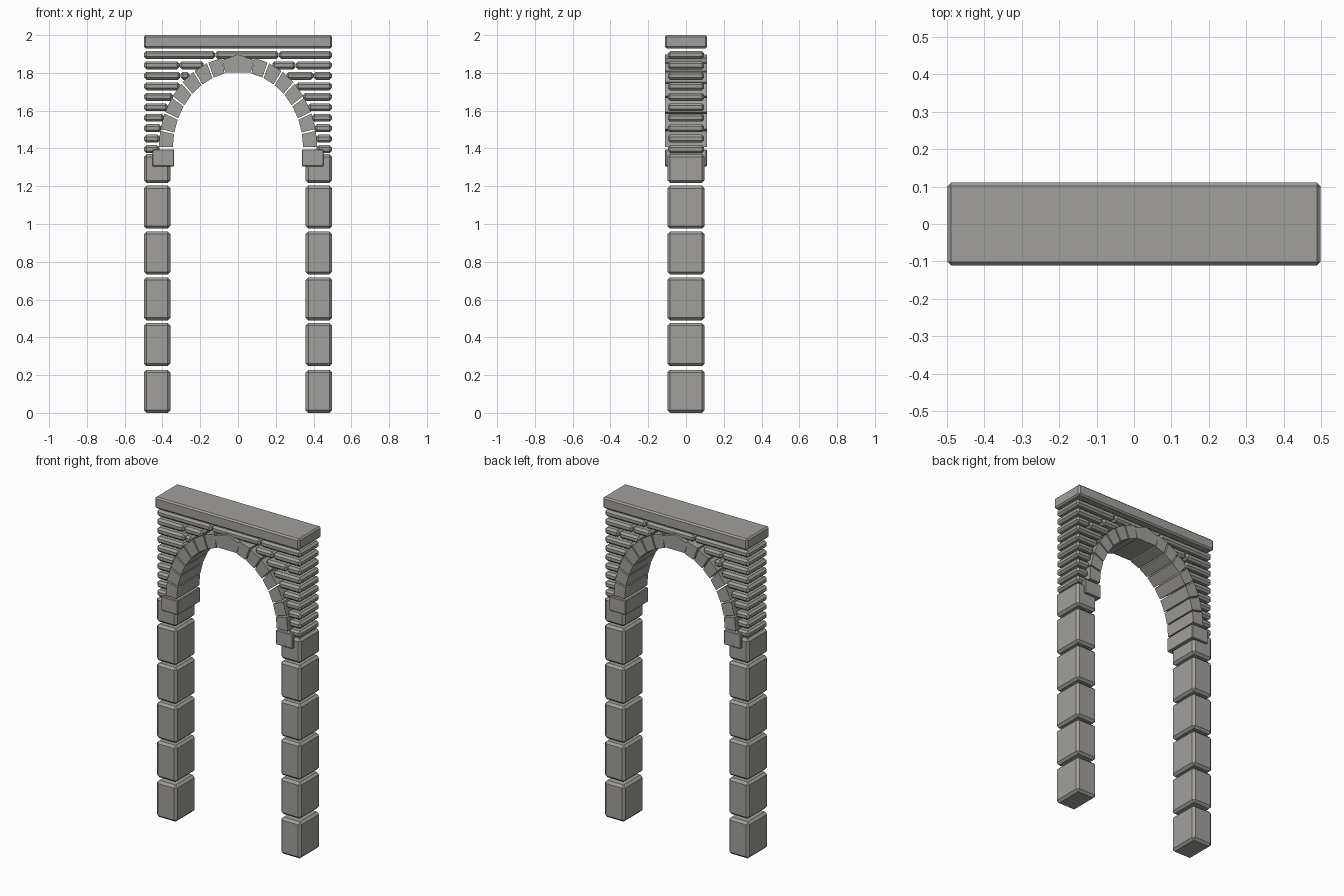
import bpy, bmesh
from math import sin, cos, radians, sqrt

cube = bpy.data.objects.get("Cube")
if cube:
    bpy.data.objects.remove(cube, do_unlink=True)

stone = bpy.data.materials.new("grey_stone")
colour = (0.36, 0.352, 0.33, 1)
stone.use_nodes = True
stone.diffuse_color = colour
stone.node_tree.nodes["Principled BSDF"].inputs["Base Color"].default_value = colour

SPRING = 1.4                 # height where the arch begins
INNER = (0.345, 0.405)       # half width and rise of the opening
OUTER = (0.42, 0.49)         # half width and rise of the arch ring
DEPTH = 0.111


def prism(name, outline, depth, bevel=0):
    """Extrude an x-z outline symmetrically along y."""
    bm = bmesh.new()
    face = bm.faces.new([bm.verts.new((x, -depth, z)) for x, z in outline])
    ext = bmesh.ops.extrude_face_region(bm, geom=[face])
    verts = [v for v in ext["geom"] if isinstance(v, bmesh.types.BMVert)]
    bmesh.ops.translate(bm, verts=verts, vec=(0, 2 * depth, 0))
    bmesh.ops.recalc_face_normals(bm, faces=bm.faces)
    mesh = bpy.data.meshes.new(name)
    bm.to_mesh(mesh)
    bm.free()
    mesh.materials.append(stone)
    obj = bpy.data.objects.new(name, mesh)
    bpy.context.collection.objects.link(obj)
    if bevel:
        mod = obj.modifiers.new("chamfer", 'BEVEL')
        mod.width = bevel
        mod.segments = 1
    return obj


def block(name, x0, x1, z0, z1, depth, bevel):
    return prism(name, [(x0, z0), (x1, z0), (x1, z1), (x0, z1)], depth, bevel)


def on_arch(radii, degrees, side=1):
    a = radians(degrees)
    return side * radii[0] * cos(a), SPRING + radii[1] * sin(a)


# Capping slab
block("top_slab", -0.498, 0.498, 1.93, 2.0, DEPTH, 0.009)

# Pillars, imposts and curved arch stones
STEP = 11.2
for label, side in (("left", 1), ("right", -1)):
    for i in range(6):
        z0 = 0.005 * (i > 0) + 0.2425 * i
        top = z0 + 0.228 if i < 5 else 1.37
        x0, x1 = sorted((side * 0.358, side * 0.498))
        block(f"{label}_pillar_block_{i + 1}", x0, x1, z0, top, 0.098, 0.014)
    x0, x1 = sorted((side * 0.338, side * 0.453))
    block(f"{label}_impost", x0, x1, 1.305, 1.395, DEPTH, 0.004)
    for i in range(7):
        a, b = i * STEP + 0.9, (i + 1) * STEP - 0.3
        prism(f"{label}_arch_stone_{i + 1}",
              [on_arch(INNER, a, side), on_arch(OUTER, a, side),
               on_arch(OUTER, b, side), on_arch(INNER, b, side)], DEPTH)

# Pointed keystone with a flat underside
prism("keystone", [(-0.068, 1.802), (0.068, 1.802), (0.085, 1.868),
                   (0, 1.898), (-0.085, 1.868)], DEPTH)

# Thin courses between the arch and the wall edges
EDGE = 0.497
joints = {0: (-0.12, 0.215), 1: (-0.31, 0.305), 2: (-0.305, 0.4)}
for row in range(10):
    z = 1.895 - 0.0554 * row
    rise = (z - SPRING) / OUTER[1]
    reach = OUTER[0] * sqrt(max(0, 1 - rise * rise)) - 0.004
    spans = [(-EDGE, EDGE)] if row == 0 else [(-EDGE, -reach), (reach, EDGE)]
    for joint in joints.get(row, ()):
        spans = [part for a, b in spans for part in
                 ([(a, joint - 0.001), (joint + 0.001, b)] if a < joint < b else [(a, b)])]
    for n, (a, b) in enumerate(spans):
        block(f"course_{row + 1}_stone_{n + 1}", a, b, z - 0.021, z + 0.021, 0.096, 0.012)
